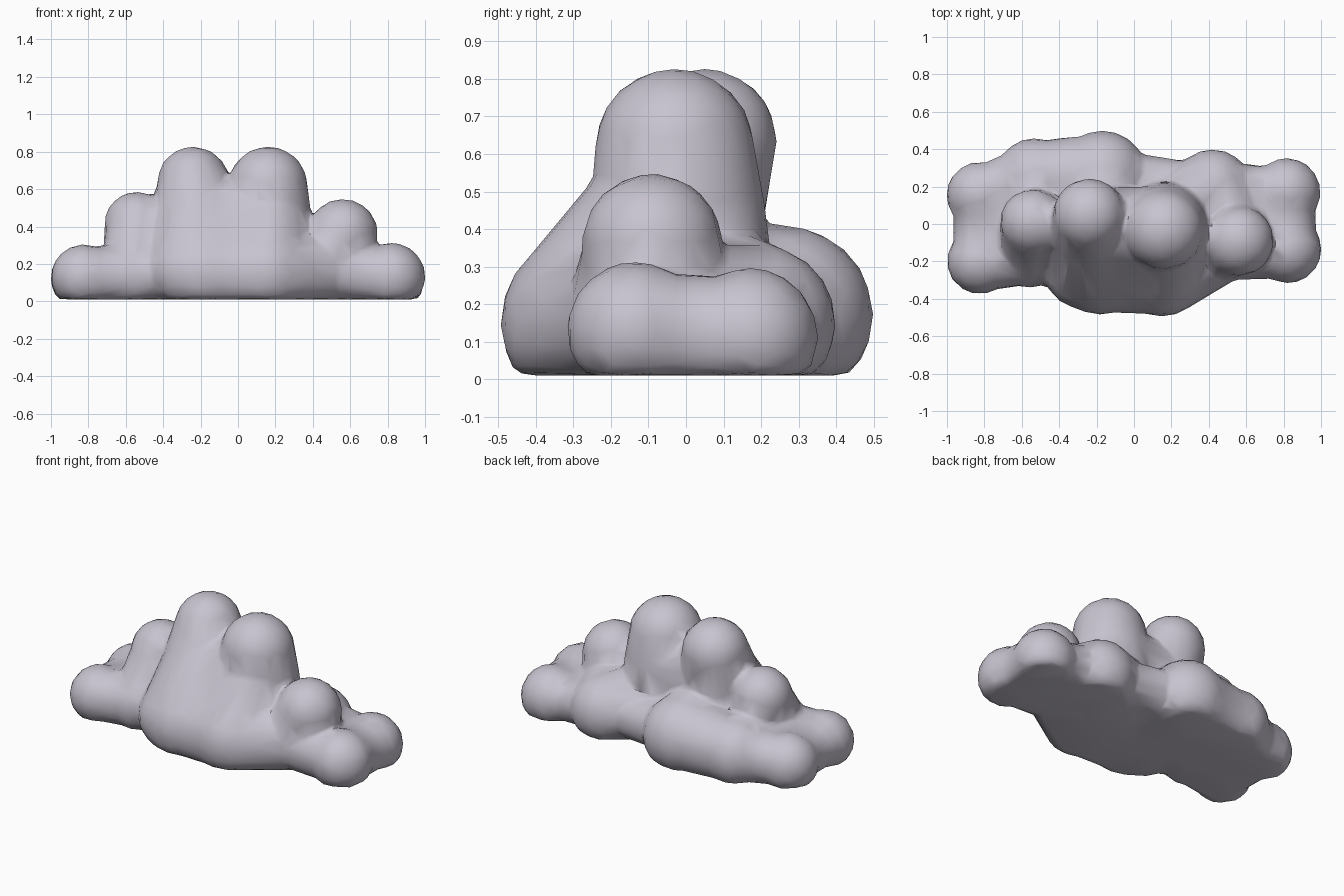
import bpy
import bmesh
from mathutils import Vector

if "Cube" in bpy.data.objects:
    bpy.data.objects.remove(bpy.data.objects["Cube"], do_unlink=True)

FLOOR = 0.01

# Puffs: centre x, y, z and radius
puffs = {
    "tall_right": (-0.24, 0.05, 0.635, 0.193),
    "tall_left": (0.16, -0.03, 0.615, 0.213),
    "body_right": (-0.22, -0.03, 0.42, 0.235),
    "body_left": (0.16, -0.02, 0.44, 0.235),
    "core_right": (-0.2, 0.0, 0.2, 0.24),
    "core_left": (0.16, 0.0, 0.2, 0.24),
    "mid_right": (-0.54, 0.01, 0.41, 0.177),
    "mid_left": (0.56, -0.09, 0.36, 0.188),
    "foot_right": (-0.52, 0.0, 0.2, 0.17),
    "foot_left": (0.54, -0.06, 0.18, 0.18),
    "end_right_back": (-0.825, 0.155, 0.125, 0.178),
    "end_right_front": (-0.825, -0.2, 0.13, 0.175),
    "end_left_back": (0.815, 0.17, 0.115, 0.183),
    "end_left_front": (0.82, -0.135, 0.13, 0.183),
    "back_right": (-0.53, 0.25, 0.15, 0.21),
    "back_mid": (-0.17, 0.26, 0.17, 0.24),
    "back_left": (0.42, 0.19, 0.15, 0.21),
    "front_right": (-0.18, -0.24, 0.15, 0.245),
    "front_edge": (-0.28, -0.25, 0.16, 0.2),
    "front_left": (0.15, -0.25, 0.15, 0.245),
    "side_right": (-0.56, -0.16, 0.14, 0.18),
    "side_left": (0.44, -0.15, 0.16, 0.18),
}

# Groups of puffs that swell into one another, with the girth of the bridge
bridges = [
    # Two towers and their sloping fronts
    (1.0, "tall_right", "body_right"),
    (1.0, "tall_left", "body_left"),
    (1.0, "body_right", "front_right", "front_edge"),
    (1.0, "body_left", "front_left"),
    (0.95, "body_right", "body_left", "front_right", "front_left"),
    (1.0, "body_right", "core_right"),
    (1.0, "body_left", "core_left"),
    # Shoulders
    (1.0, "mid_right", "foot_right"),
    (0.95, "mid_right", "side_right"),
    (1.0, "mid_left", "foot_left"),
    (0.95, "mid_left", "side_left"),
    # Back lobes
    (1.0, "core_right", "back_mid"),
    (0.93, "back_right", "back_mid"),
    (1.0, "back_right", "foot_right"),
    (1.0, "back_left", "core_left"),
    (1.0, "back_left", "foot_left"),
    (0.6, "back_left", "back_mid"),
    # Ends
    (0.85, "end_right_back", "back_right"),
    (0.92, "end_right_front", "side_right"),
    (0.8, "end_right_back", "end_right_front"),
    (0.7, "end_left_back", "back_left"),
    (0.85, "end_left_front", "side_left"),
    (0.85, "end_left_back", "end_left_front"),
    (1.0, "front_left", "side_left"),
    # Solid base
    (0.8, "end_right_back", "end_right_front", "back_right", "side_right"),
    (0.7, "end_left_back", "end_left_front", "back_left", "side_left"),
    (0.75, "back_right", "back_mid", "side_right", "front_right"),
    (0.6, "back_mid", "back_left", "front_right", "front_left", "side_left"),
]

# Unit ball shared by every puff
ball = bmesh.new()
bmesh.ops.create_icosphere(ball, subdivisions=3, radius=1.0)
ball_points = [v.co.copy() for v in ball.verts]
ball.free()


def add_hull(bm, names, girth):
    """Wrap the named puffs in one convex skin, flattened at the floor."""
    verts = []
    for name in names:
        x, y, z, radius = puffs[name]
        for point in ball_points:
            co = Vector((x, y, z)) + point * radius * girth
            co.z = max(co.z, FLOOR)
            verts.append(bm.verts.new(co))
    bmesh.ops.convex_hull(bm, input=verts)
    spare = [v for v in verts if v.is_valid and not v.link_faces]
    bmesh.ops.delete(bm, geom=spare, context="VERTS")


bm = bmesh.new()
for name in puffs:
    add_hull(bm, [name], 1.0)
for girth, *names in bridges:
    add_hull(bm, names, girth)
mesh = bpy.data.meshes.new("cloud")
bm.to_mesh(mesh)
bm.free()
cloud = bpy.data.objects.new("cloud", mesh)
bpy.context.collection.objects.link(cloud)

# Fuse the puffs, soften the creases, then coarsen
fuse = cloud.modifiers.new("fuse", "REMESH")
fuse.mode = "VOXEL"
fuse.voxel_size = 0.016
soften = cloud.modifiers.new("soften", "SMOOTH")
soften.factor = 0.5
soften.iterations = 8
coarsen = cloud.modifiers.new("coarsen", "DECIMATE")
coarsen.ratio = 0.04

bpy.ops.object.select_all(action="DESELECT")
bpy.context.view_layer.objects.active = cloud
cloud.select_set(True)
for name in ("fuse", "soften", "coarsen"):
    bpy.ops.object.modifier_apply(modifier=name)
bpy.ops.object.shade_smooth_by_angle(angle=0.9)

# Pale lilac grey
grey = bpy.data.materials.new("pale lilac grey")
grey.use_nodes = True
colour = (0.58, 0.55, 0.63, 1.0)
grey.diffuse_color = colour
grey.node_tree.nodes["Principled BSDF"].inputs["Base Color"].default_value = colour
cloud.data.materials.append(grey)
